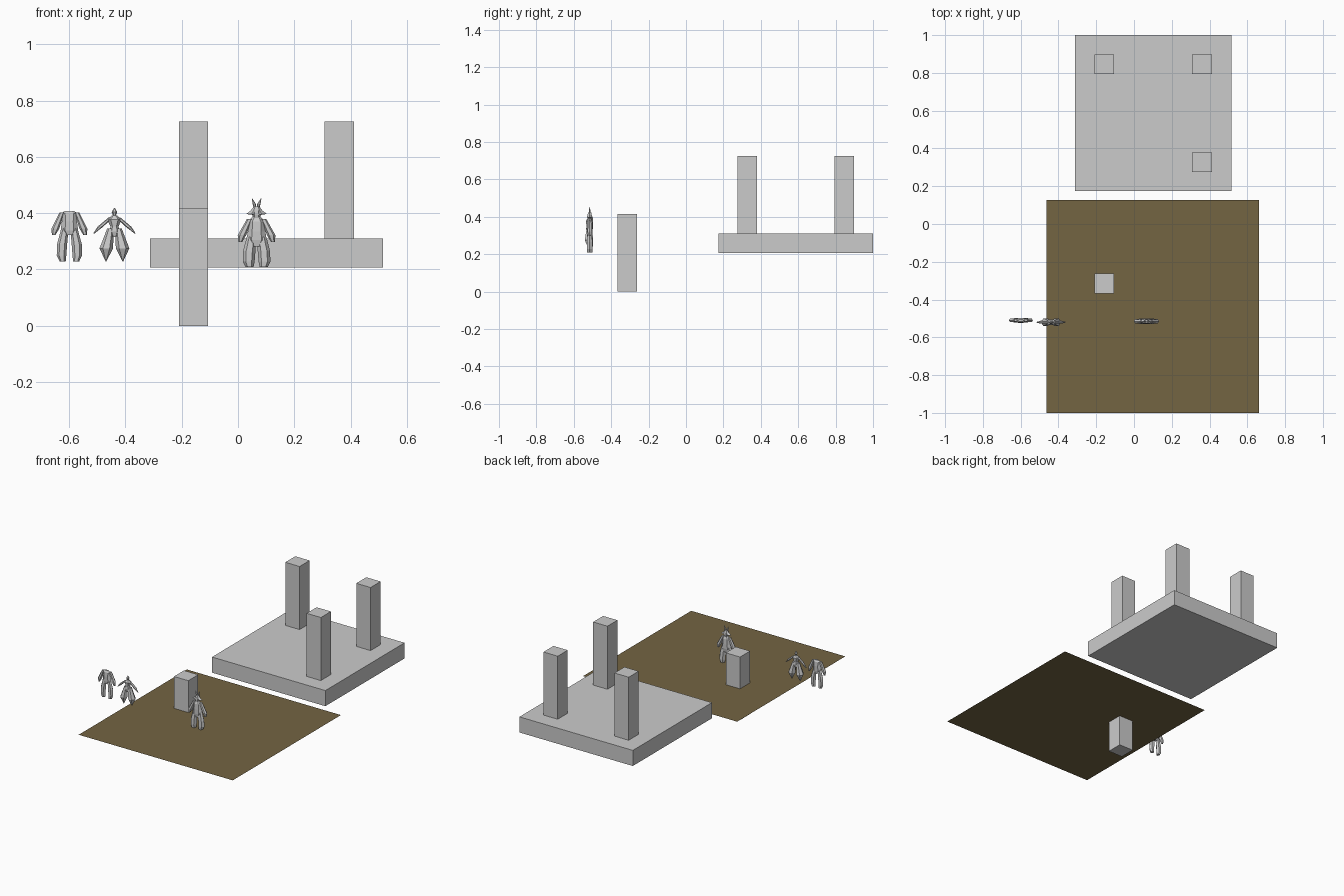
import bpy, bmesh, math
from mathutils import Vector


def material(name, rgb):
    m = bpy.data.materials.new(name)
    m.diffuse_color = (*rgb, 1)
    return m


STONE = material("stone grey", (0.6, 0.6, 0.6))
EARTH = material("earth brown", (0.175, 0.128, 0.055))


def finish(bm, name, mat):
    bmesh.ops.recalc_face_normals(bm, faces=bm.faces)
    me = bpy.data.meshes.new(name)
    bm.to_mesh(me)
    bm.free()
    me.materials.append(mat)
    ob = bpy.data.objects.new(name, me)
    bpy.context.collection.objects.link(ob)
    return ob


def box(name, lo, hi, mat):
    bm = bmesh.new()
    bmesh.ops.create_cube(bm, size=1)
    for v in bm.verts:
        v.co = Vector([lo[i] if v.co[i] < 0 else hi[i] for i in range(3)])
    return finish(bm, name, mat)


def loft(name, cx, cy, stations, mirror=False, sides=6):
    """Skin stacked polygons; each station is (x, z, half width, half depth)."""
    bm = bmesh.new()
    for s in ((1, -1) if mirror else (1,)):
        rings = []
        for x, z, rx, ry in stations:
            rings.append([bm.verts.new((cx + s * x + rx * math.cos(k * math.tau / sides),
                                        cy + ry * math.sin(k * math.tau / sides), z))
                          for k in range(sides)])
        for a, b in zip(rings, rings[1:]):
            for k in range(sides):
                n = (k + 1) % sides
                bm.faces.new((a[k], a[n], b[n], b[k]))
        bm.faces.new(rings[0])
        bm.faces.new(rings[-1])
    return finish(bm, name, STONE)


# ground sheet
bm = bmesh.new()
bm.faces.new([bm.verts.new(c) for c in ((-0.462, -1, 0.206), (0.662, -1, 0.206),
                                        (0.662, 0.127, 0.206), (-0.462, 0.127, 0.206))])
finish(bm, "ground_sheet", EARTH)

# raised platform with three pillars, and a sunken pillar through the ground
box("platform", (-0.312, 0.175, 0.207), (0.515, 1.0, 0.31), STONE)
for name, x, y, z in (("pillar_back_left", -0.158, 0.845, 0.31),
                      ("pillar_back_right", 0.36, 0.845, 0.31),
                      ("pillar_front_right", 0.36, 0.327, 0.31),
                      ("pillar_in_ground", -0.158, -0.315, 0.0)):
    box(name, (x - 0.052, y - 0.052, z), (x + 0.052, y + 0.052, z + 0.416), STONE)

# plain suit of armour
X, Y = -0.599, -0.51
loft("suit_torso", X, Y, [(0, .408, .016, .006), (0, .398, .030, .013), (0, .37, .027, .015),
                          (0, .338, .031, .014), (0, .322, .016, .010)])
loft("suit_legs", X, Y, [(.016, .345, .013, .010), (.026, .29, .018, .014),
                         (.028, .25, .017, .014), (.024, .229, .011, .012)], True)
loft("suit_arms", X, Y, [(.026, .403, .009, .008), (.050, .345, .014, .011),
                         (.056, .322, .006, .007)], True)

# pointed figure
X, Y = -0.439, -0.52
loft("pointed_head", X, Y, [(0, .419, .001, .001), (0, .404, .010, .010), (0, .385, .003, .004)])
loft("pointed_torso", X, Y, [(0, .391, .010, .008), (0, .378, .026, .018), (0, .352, .014, .014),
                             (0, .335, .020, .016), (0, .315, .008, .010)])
loft("pointed_arms", X, Y, [(.014, .384, .008, .006), (.050, .352, .010, .009),
                            (.074, .327, .002, .003)], True)
loft("pointed_legs", X, Y, [(.014, .345, .012, .012), (.029, .275, .024, .024),
                            (.030, .228, .001, .001)], True)

# horned figure
X, Y = 0.066, -0.515
loft("horns", X, Y, [(.006, .418, .004, .004), (.008, .432, .006, .005),
                     (.016, .452, .001, .001)], True)
loft("hat_brim", X, Y, [(0, .424, .010, .010), (0, .410, .020, .013), (0, .397, .037, .012),
                        (0, .394, .014, .012)])
loft("horned_head", X, Y, [(0, .41, .014, .014), (0, .395, .016, .015), (0, .376, .010, .010)])
loft("horned_torso", X, Y, [(0, .388, .014, .010), (0, .370, .030, .017), (0, .335, .031, .018),
                            (0, .305, .036, .017), (0, .282, .018, .012)])
loft("horned_legs", X, Y, [(.018, .315, .017, .013), (.026, .265, .022, .017),
                           (.028, .228, .021, .018), (.025, .208, .014, .016)], True)
loft("horned_arms", X, Y, [(.024, .380, .010, .009), (.052, .322, .015, .013),
                           (.058, .298, .007, .008)], True)
